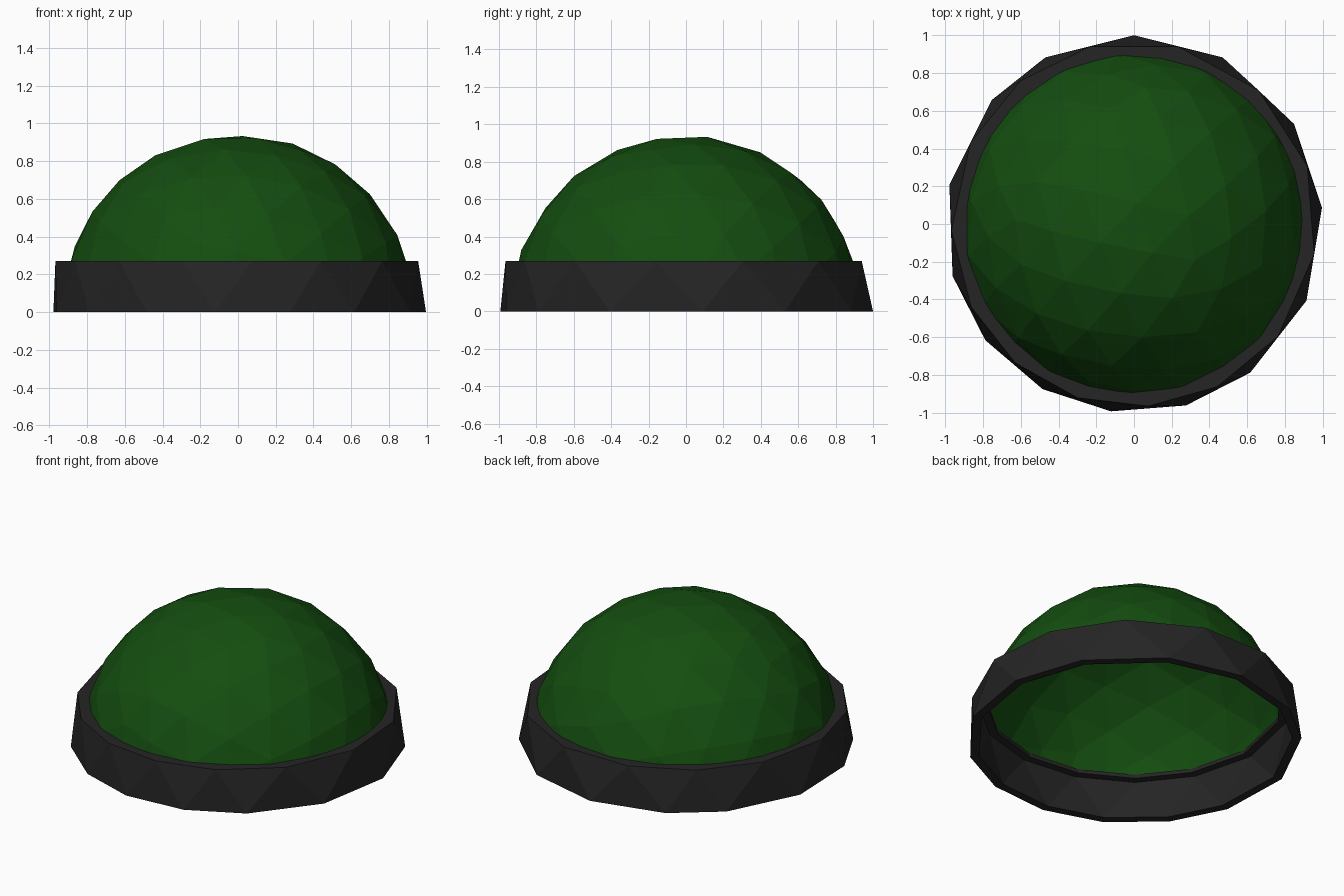
import bpy, bmesh, math
from mathutils import Euler, Matrix

if "Cube" in bpy.data.objects:
    bpy.data.objects.remove(bpy.data.objects["Cube"])


def make_object(name, bm, color):
    bmesh.ops.recalc_face_normals(bm, faces=bm.faces)
    mesh = bpy.data.meshes.new(name)
    bm.to_mesh(mesh)
    bm.free()
    mat = bpy.data.materials.new(name + "_colour")
    mat.diffuse_color = color
    mat.use_nodes = True
    mat.node_tree.nodes["Principled BSDF"].inputs["Base Color"].default_value = mat.diffuse_color
    mesh.materials.append(mat)
    obj = bpy.data.objects.new(name, mesh)
    bpy.context.collection.objects.link(obj)
    return obj


# Uneven corner angles of the hand-cut rim, and the offset corners above them
base_angles = [90, 118, 139, 168, 196, 218, 241, 263, 286, 308, 336, 365, 392, 422]
n = len(base_angles)
upper_angles = [(a + b) / 2 for a, b in zip(base_angles, base_angles[1:] + [450])]


def loop(bm, angles, r, z):
    return [bm.verts.new((r * math.cos(math.radians(a)), r * math.sin(math.radians(a)), z))
            for a in angles]


def facet(bm, low, high):
    # triangles between loops whose corners are staggered
    for i in range(n):
        j = (i + 1) % n
        bm.faces.new((low[i], low[j], high[i]))
        bm.faces.new((low[j], high[j], high[i]))


def bridge(bm, a, b):
    for i in range(n):
        j = (i + 1) % n
        bm.faces.new((a[i], a[j], b[j], b[i]))


# Rim: faceted outer wall, flat top flange, hollow inside with a ledge
bm = bmesh.new()
outer_low = loop(bm, base_angles, 1.0, 0)
outer_high = loop(bm, upper_angles, 0.968, 0.27)
flange_top = loop(bm, upper_angles, 0.885, 0.27)
flange_under = loop(bm, upper_angles, 0.885, 0.245)
inner_high = loop(bm, upper_angles, 0.935, 0.245)
inner_low = loop(bm, base_angles, 0.945, 0)
facet(bm, outer_low, outer_high)
bridge(bm, outer_high, flange_top)
bridge(bm, flange_top, flange_under)
bridge(bm, flange_under, inner_high)
facet(bm, inner_low, inner_high)
bridge(bm, inner_low, outer_low)
make_object("rim", bm, (0.018, 0.018, 0.018, 1))

# Dome: tilted low-poly sphere, open at the bottom
bm = bmesh.new()
tilt = Euler((0.35, 0.22, 0.5)).to_matrix().to_4x4()
bmesh.ops.create_icosphere(bm, subdivisions=3, radius=0.94, matrix=tilt)
bmesh.ops.bisect_plane(bm, geom=bm.verts[:] + bm.edges[:] + bm.faces[:],
                       plane_co=(0, 0, 0.25), plane_no=(0, 0, 1), clear_inner=True)
make_object("dome", bm, (0.007, 0.075, 0.005, 1))
